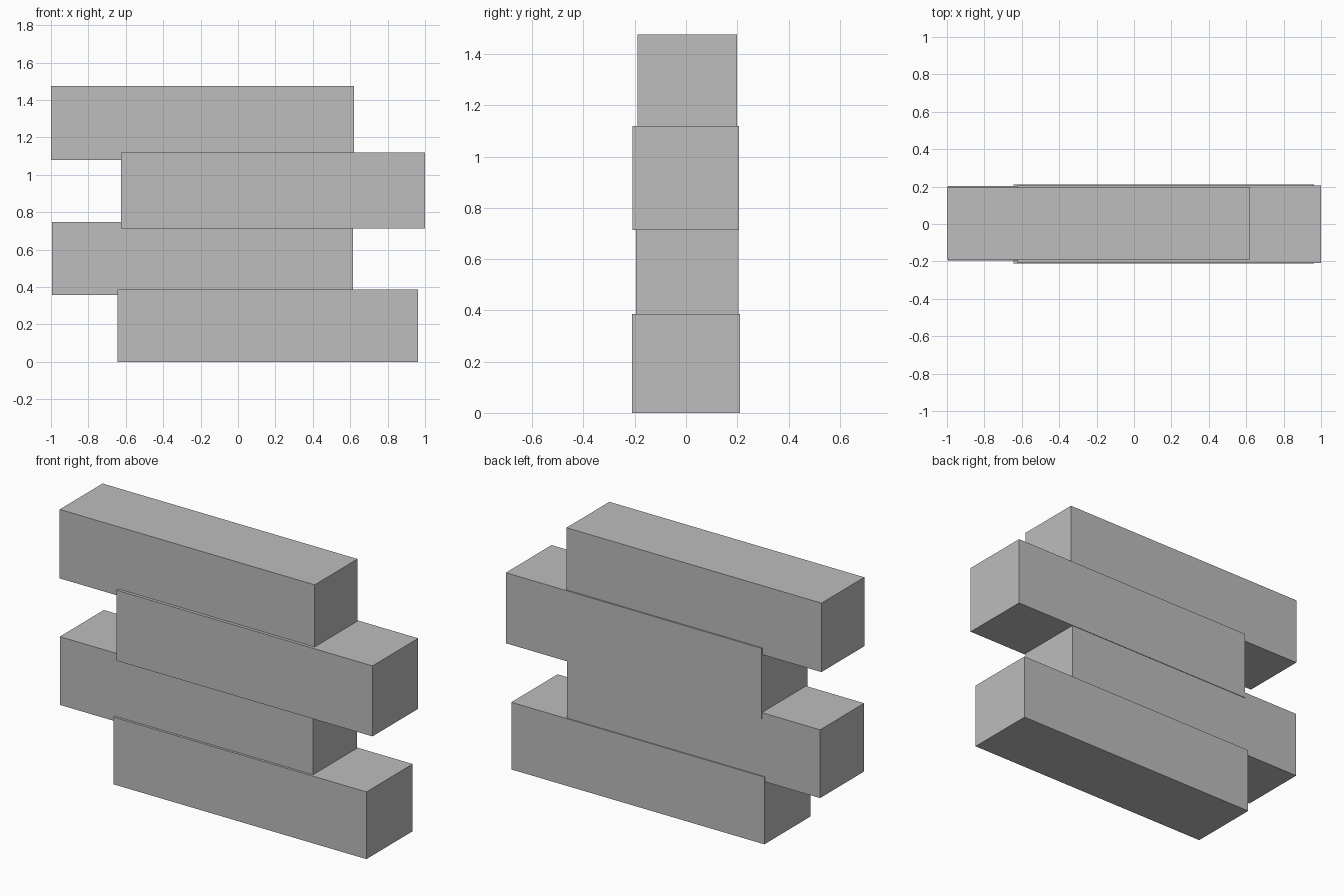
import bpy
from mathutils import Vector

default = bpy.data.objects.get("Cube")
if default:
    bpy.data.objects.remove(default, do_unlink=True)

# Single plain grey
grey = bpy.data.materials.new("plain grey")
grey.use_nodes = True
colour = (0.51, 0.51, 0.51, 1)
grey.diffuse_color = colour
grey.node_tree.nodes["Principled BSDF"].inputs["Base Color"].default_value = colour


def block(name, low, high):
    """Box spanning two opposite corners."""
    low, high = Vector(low), Vector(high)
    bpy.ops.mesh.primitive_cube_add(size=1, location=(low + high) / 2)
    obj = bpy.context.object
    obj.name = name
    obj.scale = high - low
    bpy.ops.object.transform_apply(location=False, rotation=False, scale=True)
    obj.data.materials.append(grey)


# Four staggered, slightly overlapping beams
block("bottom_beam", (-0.645, -0.21, 0), (0.963, 0.21, 0.386))
block("lower_middle_beam", (-0.995, -0.196, 0.357), (0.614, 0.204, 0.749))
block("upper_middle_beam", (-0.625, -0.208, 0.714), (1.0, 0.207, 1.119))
block("top_beam", (-1.0, -0.19, 1.08), (0.62, 0.199, 1.476))
